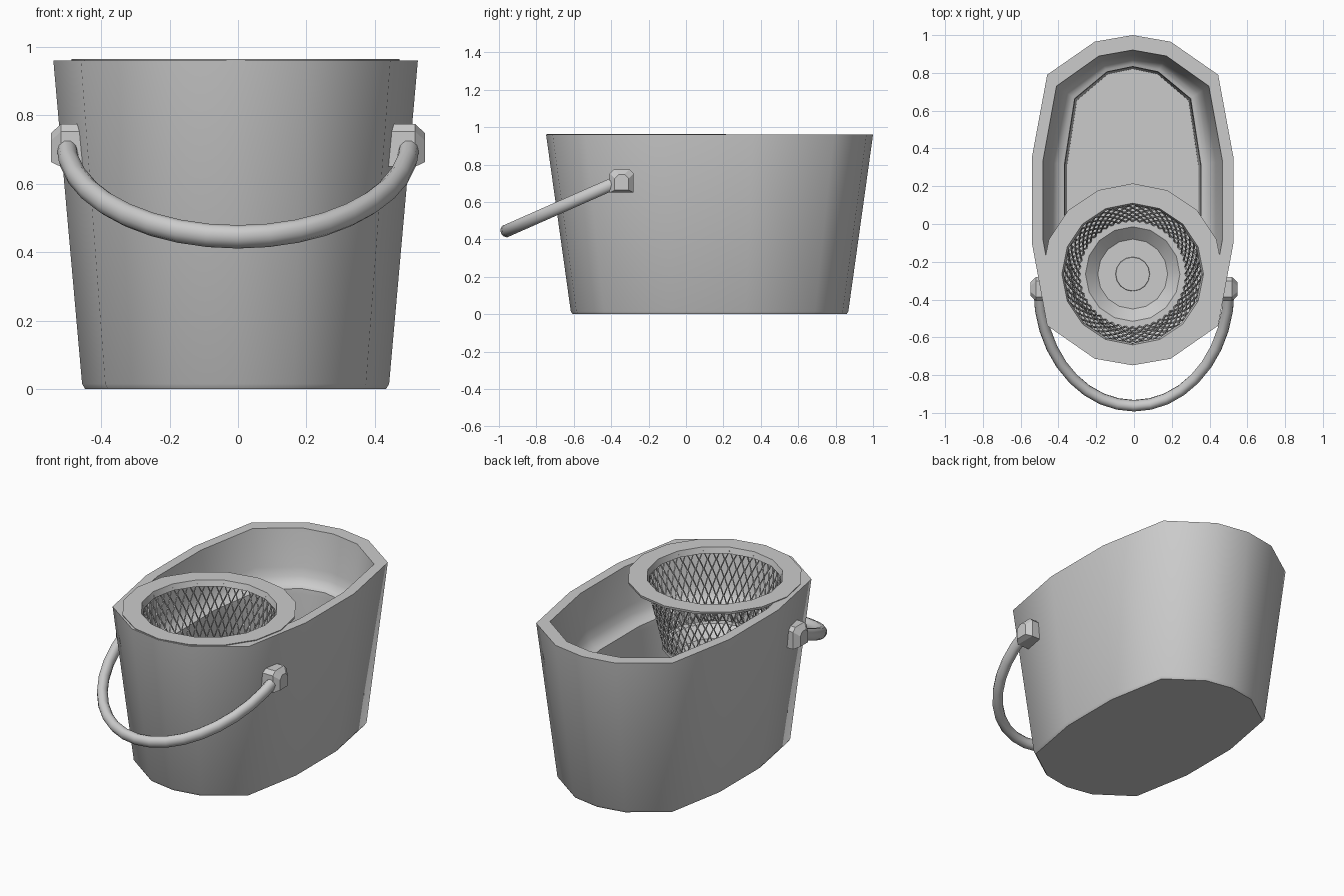
import bpy, bmesh, math
from mathutils import Vector

if "Cube" in bpy.data.objects:
    bpy.data.objects.remove(bpy.data.objects["Cube"])

CX, CY = -0.007, 0.126          # bucket centre
BY = -0.265                     # basket centre


def finish(name, bm, smooth=None):
    bmesh.ops.recalc_face_normals(bm, faces=bm.faces)
    me = bpy.data.meshes.new(name)
    bm.to_mesh(me)
    bm.free()
    ob = bpy.data.objects.new(name, me)
    bpy.context.collection.objects.link(ob)
    if smooth:
        bpy.ops.object.select_all(action='DESELECT')
        ob.select_set(True)
        bpy.context.view_layer.objects.active = ob
        bpy.ops.object.shade_smooth_by_angle(angle=math.radians(smooth))
    return ob


def loft(name, rings, caps=True, closed=False, smooth=None):
    """Skin a list of equal-length point rings."""
    bm = bmesh.new()
    vs = [[bm.verts.new(p) for p in r] for r in rings]
    pairs = list(zip(vs, vs[1:])) + ([(vs[-1], vs[0])] if closed else [])
    for a, b in pairs:
        n = len(a)
        for i in range(n):
            j = (i + 1) % n
            bm.faces.new((a[i], a[j], b[j], b[i]))
    if caps and not closed:
        bm.faces.new(vs[0])
        bm.faces.new(vs[-1])
    return finish(name, bm, smooth)


def circle(r, z, n=16):
    return [(CX + r * math.sin(2 * math.pi * i / n),
             BY + r * math.cos(2 * math.pi * i / n), z) for i in range(n)]


# Bucket: faceted oval outline, lofted up the outside and down the inside
q = [(0, 0.875), (0.2, 0.84), (0.45, 0.665), (0.53, 0.23)]
right = q + [(x, -y) for x, y in reversed(q)]
outline = right + [(-x, y) for x, y in reversed(right[1:-1])]


def oval(hx, hy, z):
    return [(CX + x * hx / 0.53, CY + y * hy / 0.875, z) for x, y in outline]


loft("bucket", [oval(*p) for p in (
    (0.440, 0.732, 0), (0.449, 0.742, 0.015), (0.533, 0.874, 0.96),
    (0.475, 0.795, 0.96), (0.440, 0.768, 0.74), (0.425, 0.757, 0.69),
    (0.400, 0.738, 0.655), (0.375, 0.722, 0.645), (0.362, 0.708, 0.64),
    (0.358, 0.705, 0.61), (0.348, 0.695, 0.05))], smooth=48)

# Basket flange resting on the bucket rim
loft("basket_rim", [circle(r, z) for r, z in (
    (0.477, 0.95), (0.480, 0.965), (0.375, 0.965), (0.365, 0.93), (0.385, 0.93),
    (0.390, 0.945))], closed=True, smooth=40)

# Basket lattice: diamond faces turned into strands
N, ROWS = 48, 8
bm = bmesh.new()
grid = []
for i in range(ROWS + 1):
    t = i / ROWS
    r, z = 0.374 - 0.094 * t, 0.945 - 0.39 * t
    row = []
    for j in range(N):
        a = 2 * math.pi * (j + 0.5 * (i % 2)) / N
        row.append(bm.verts.new((CX + r * math.sin(a), BY + r * math.cos(a), z)))
    grid.append(row)
for i in range(ROWS - 1):
    k = i % 2
    for j in range(N):
        bm.faces.new((grid[i][j], grid[i + 1][(j + k) % N],
                      grid[i + 2][j], grid[i + 1][(j + k - 1) % N]))
for j in range(N):
    bm.faces.new((grid[0][j], grid[0][(j + 1) % N], grid[1][j]))
    bm.faces.new((grid[ROWS][j], grid[ROWS][(j + 1) % N], grid[ROWS - 1][j]))
mesh = finish("basket_lattice", bm)
wire = mesh.modifiers.new("strands", 'WIREFRAME')
wire.thickness = 0.011
wire.use_even_offset = False

# Basket base: dished plate with a raised centre disc
loft("basket_base", [circle(r, z) for r, z in (
    (0.185, 0.48), (0.265, 0.54), (0.290, 0.54), (0.290, 0.56), (0.250, 0.56),
    (0.185, 0.50), (0.091, 0.50), (0.089, 0.508))], smooth=30)

# Handle: half-ellipse sweep tilted down toward the front
start = Vector((0, -0.35, 0.715))
drop = Vector((0, -0.612, -0.27))
normal = Vector((1, 0, 0)).cross(drop).normalized()
rings, S = [], 18
for i in range(S + 1):
    t = math.pi * i / S
    c = start + drop * math.sin(t) + Vector((0.502 * math.cos(t), 0, 0))
    tan = (drop * math.cos(t) - Vector((0.502 * math.sin(t), 0, 0))).normalized()
    side = tan.cross(normal)
    rings.append([c + side * 0.030 * math.cos(u) + normal * 0.035 * math.sin(u)
                  for u in (2 * math.pi * k / 10 for k in range(10))])
loft("handle", rings, smooth=50)

# Pivot blocks on both sides
for s, label in ((-1, "left"), (1, "right")):
    def slab(x, m):
        y0, y1, z0, z1, c = -0.408 + m, -0.28 - m, 0.65 + m * 0.5, 0.775 - m, 0.022
        return [(s * x, y, z) for y, z in (
            (y0, z0), (y1, z0), (y1, z1 - c), (y1 - c, z1), (y0 + c, z1), (y0, z1 - c))]
    loft("handle_pivot_" + label, [slab(0.44, 0), slab(0.518, 0), slab(0.547, 0.027)])
